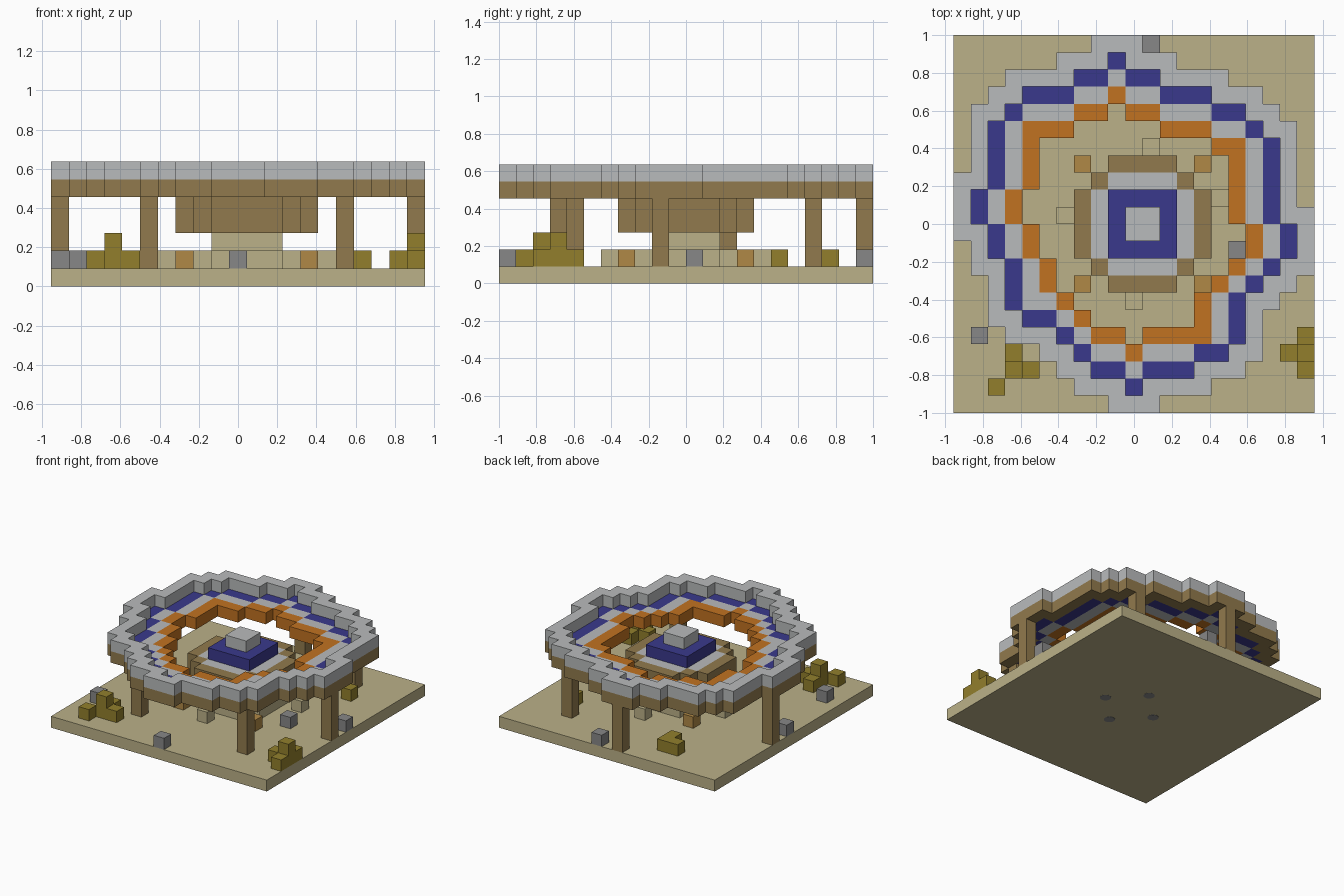
import bpy, bmesh
from mathutils import Vector

NX, NY = 21, 22          # grid size of the square footprint
U = 2 / NY               # edge length of one block

if "Cube" in bpy.data.objects:
    bpy.data.objects.remove(bpy.data.objects["Cube"], do_unlink=True)


def material(name, hex_code):
    def linear(pair):
        c = int(pair, 16) / 255
        return c / 12.92 if c < 0.04 else ((c + 0.055) / 1.055) ** 2.4
    colour = [linear(hex_code[n:n + 2]) for n in (0, 2, 4)] + [1]
    mat = bpy.data.materials.new(name)
    mat.use_nodes = True
    mat.diffuse_color = colour
    mat.node_tree.nodes["Principled BSDF"].inputs["Base Color"].default_value = colour
    return mat


sand = material("sand", "BBB188")
wood = material("brown wood", "917A4D")
pale = material("pale grey", "B9BBBC")
blue = material("deep blue", "3A398C")
orange = material("orange", "C17221")
olive = material("olive", "927F2C")
stone = material("stone grey", "878787")
tan = material("tan", "B08946")


def finish(name, bm, mat):
    mesh = bpy.data.meshes.new(name)
    bm.to_mesh(mesh)
    bm.free()
    mesh.materials.append(mat)
    obj = bpy.data.objects.new(name, mesh)
    bpy.context.collection.objects.link(obj)
    return obj


def blocks(name, cells, low, high, mat):
    """Extrude a set of grid cells from layer low to layer high as one solid."""
    bm = bmesh.new()
    for i, j in cells:
        ring = [bm.verts.new(((i + a - NX / 2) * U, (j + b - NY / 2) * U, low * U))
                for a, b in ((0, 0), (1, 0), (1, 1), (0, 1))]
        bm.faces.new(ring)
    bmesh.ops.remove_doubles(bm, verts=bm.verts, dist=U / 100)
    top = bmesh.ops.extrude_face_region(bm, geom=bm.faces[:], use_keep_orig=True)["geom"]
    bmesh.ops.translate(bm, vec=Vector((0, 0, (high - low) * U)),
                        verts=[g for g in top if isinstance(g, bmesh.types.BMVert)])
    bmesh.ops.recalc_face_normals(bm, faces=bm.faces)
    return finish(name, bm, mat)


def rect(i, j, w, h):
    return {(i + a, j + b) for a in range(w) for b in range(h)}


def octagon(start, size, cut):
    """Square of cells with stepped corners."""
    edge = lambda n: min(n, size - 1 - n)
    return {(start + a, start + b) for a in range(size) for b in range(size)
            if edge(a) + edge(b) >= cut}


def loop(points):
    """Closed chain of cells through waypoints given as (column, row from the back)."""
    cells = set()
    for (a, b), (c, d) in zip(points, points[1:] + points[:1]):
        n = max(abs(c - a), abs(d - b))
        cells |= {(a + (c - a) * s // n, NY - 1 - (b + (d - b) * s // n)) for s in range(n)}
    return cells


def flood(seed, wall):
    """All cells reachable from the seed without crossing the wall."""
    found, todo = set(), [seed]
    while todo:
        i, j = todo.pop()
        if (i, j) in found or (i, j) in wall or not (-1 <= i <= NX and -1 <= j <= NY):
            continue
        found.add((i, j))
        todo += [(i + 1, j), (i - 1, j), (i, j + 1), (i, j - 1)]
    return found


# Ground slab
blocks("ground_slab", rect(0, 0, NX, NY), 0, 1, sand)

# Ring canopy: blue and orange bands, grey infill, raised outer rim
blue_band = loop([
    (9, 1), (10, 2), (11, 2), (12, 3), (14, 3), (15, 4), (16, 4), (18, 6), (18, 10),
    (19, 11), (19, 12), (16, 15), (16, 17), (15, 18), (14, 18), (13, 19), (11, 19),
    (10, 20), (9, 19), (8, 19), (5, 16), (4, 16), (3, 15), (3, 13), (2, 12), (2, 11),
    (1, 10), (1, 9), (2, 8), (2, 5), (4, 3), (6, 3), (7, 2), (8, 2)])
orange_band = loop([
    (9, 3), (10, 4), (11, 4), (12, 5), (14, 5), (15, 6), (16, 6), (16, 10), (17, 11),
    (17, 12), (14, 15), (14, 17), (11, 17), (10, 18), (9, 17), (8, 17), (5, 14),
    (5, 13), (4, 12), (4, 11), (3, 10), (3, 9), (4, 8), (4, 5), (6, 5), (7, 4), (8, 4)])
outside = flood((-1, -1), blue_band)
opening = flood((11, 11), orange_band)
rim = {(i + a, j + b) for i, j in blue_band for a in (-1, 0, 1) for b in (-1, 0, 1)} & outside
infill = rect(0, 0, NX, NY) - outside - opening - blue_band - orange_band

blocks("canopy_blue_band", blue_band, 5, 6, blue)
blocks("canopy_orange_band", orange_band, 5, 6, orange)
blocks("canopy_infill", infill, 5, 6, pale)
blocks("rim_base", rim, 5, 6, wood)
blocks("rim_top", rim, 6, 7, pale)

# Posts under the rim
for n, cell in enumerate([(5, 4), (16, 3), (20, 9), (16, 18), (9, 21), (0, 13)]):
    blocks(f"post_{n + 1}", {cell}, 1, 5, wood)

# Central hub: stepped pedestal, wide bowl, stepped top
hub_inset = octagon(8, 6, 1)
hub = octagon(7, 8, 2)
blocks("pedestal_foot", hub_inset, 1, 2, sand)
blocks("pedestal_neck", octagon(9, 4, 0), 2, 3, sand)
blocks("hub_bowl", hub, 3, 4, wood)
blocks("hub_border", hub - hub_inset, 4, 5, wood)
blocks("hub_plate", hub_inset, 4, 5, pale)
blocks("hub_blue_step", octagon(9, 4, 0), 5, 6, blue)
blocks("hub_cap", octagon(10, 2, 0), 6, 7, pale)

# Seats and crates around the pedestal
for n, cell in enumerate([(11, 15), (6, 11), (10, 6), (15, 12)]):
    blocks(f"seat_{n + 1}", {cell}, 1, 2, sand)
for n, cell in enumerate([(7, 7), (14, 7), (14, 14), (7, 14)]):
    blocks(f"crate_{n + 1}", {cell}, 1, 2, tan)

# Scattered rocks
for n, cell in enumerate([(10, 0), (1, 4), (16, 9), (20, 11), (11, 21), (0, 11)]):
    blocks(f"rock_{n + 1}", {cell}, 1, 2, stone)

# Shrubs, two of them with a raised block
blocks("left_shrub", {(3, 3), (3, 2), (4, 2), (2, 1)}, 1, 2, olive)
blocks("left_shrub_top", {(3, 2)}, 2, 3, olive)
blocks("right_shrub", {(20, 4), (20, 3), (19, 3), (20, 2)}, 1, 2, olive)
blocks("right_shrub_top", {(20, 3)}, 2, 3, olive)
blocks("back_shrub", {(5, 19), (6, 19), (6, 18)}, 1, 2, olive)
blocks("small_shrub", {(17, 16)}, 1, 2, olive)

# Round pads on the underside, below the hub
for n, (a, b) in enumerate([(1, 0), (0, 1), (-1, 0), (0, -1)]):
    bm = bmesh.new()
    bmesh.ops.create_cone(bm, cap_ends=True, segments=20, radius1=0.45 * U,
                          radius2=0.45 * U, depth=0.004)
    bmesh.ops.translate(bm, verts=bm.verts,
                        vec=Vector(((0.5 + 2.5 * a) * U, 2.5 * b * U, 0.001)))
    finish(f"underside_pad_{n + 1}", bm, stone)
